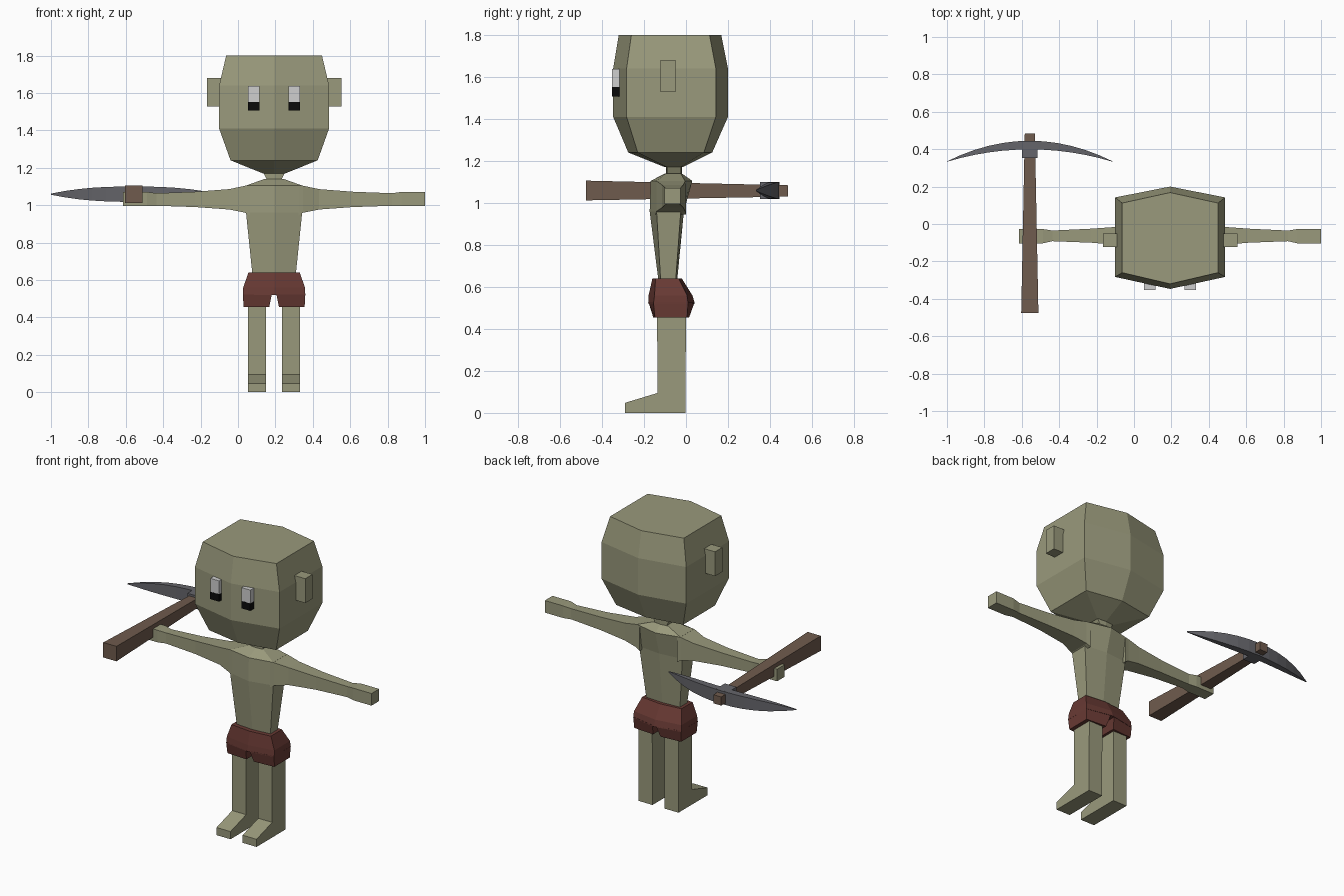
import bpy, bmesh
from mathutils import Vector

if "Cube" in bpy.data.objects:
    bpy.data.objects.remove(bpy.data.objects["Cube"])

C = 0.193   # body centre line in x


def material(name, rgb):
    m = bpy.data.materials.new(name)
    m.use_nodes = True
    m.diffuse_color = (*rgb, 1)
    bsdf = next(n for n in m.node_tree.nodes if n.type == 'BSDF_PRINCIPLED')
    bsdf.inputs["Base Color"].default_value = (*rgb, 1)
    bsdf.inputs["Roughness"].default_value = 0.9
    return m


skin = material("olive skin", (0.32, 0.32, 0.20))
cloth = material("dark red cloth", (0.14, 0.042, 0.034))
wood = material("brown wood", (0.16, 0.105, 0.075))
metal = material("grey metal", (0.13, 0.13, 0.145))
white = material("eye white", (0.62, 0.62, 0.62))
black = material("pupil black", (0.003, 0.003, 0.003))


def loft(name, rings, mat):
    """Skin a closed, capped tube over rings of equal point count."""
    bm = bmesh.new()
    loops = [[bm.verts.new(Vector(p)) for p in ring] for ring in rings]
    n = len(loops[0])
    for a, b in zip(loops, loops[1:]):
        for i in range(n):
            j = (i + 1) % n
            bm.faces.new((a[i], a[j], b[j], b[i]))
    bm.faces.new(loops[0])
    bm.faces.new(loops[-1])
    bmesh.ops.recalc_face_normals(bm, faces=bm.faces[:])
    mesh = bpy.data.meshes.new(name)
    bm.to_mesh(mesh)
    bm.free()
    mesh.materials.append(mat)
    ob = bpy.data.objects.new(name, mesh)
    bpy.context.collection.objects.link(ob)
    return ob


def hex_ring(z, w, front, side_front, side_back, back):
    """Six-sided level with a ridge down the front and the back."""
    return [(C, front, z), (C + w, side_front, z), (C + w, side_back, z),
            (C, back, z), (C - w, side_back, z), (C - w, side_front, z)]


def x_ring(x, y0, y1, z0, z1):
    return [(x, y0, z0), (x, y1, z0), (x, y1, z1), (x, y0, z1)]


def y_ring(y, x, z, wx, wz):
    return [(x - wx, y, z - wz), (x + wx, y, z - wz),
            (x + wx, y, z + wz), (x - wx, y, z + wz)]


def box(name, x0, x1, y0, y1, z0, z1, mat):
    return loft(name, [x_ring(x0, y0, y1, z0, z1), x_ring(x1, y0, y1, z0, z1)], mat)


# Head, neck, torso and shorts
loft("head", [hex_ring(1.17, 0.06, -0.10, -0.09, -0.025, -0.015),
              hex_ring(1.24, 0.233, -0.275, -0.23, 0.085, 0.125),
              hex_ring(1.41, 0.294, -0.347, -0.283, 0.142, 0.20),
              hex_ring(1.64, 0.294, -0.347, -0.283, 0.142, 0.20),
              hex_ring(1.80, 0.256, -0.32, -0.26, 0.112, 0.168)], skin)
loft("neck", [hex_ring(1.13, 0.036, -0.095, -0.09, -0.025, -0.02),
              hex_ring(1.18, 0.06, -0.095, -0.09, -0.025, -0.02)], skin)
loft("torso", [hex_ring(0.62, 0.115, -0.13, -0.12, -0.05, -0.043),
               hex_ring(0.96, 0.15, -0.173, -0.14, -0.025, -0.01),
               hex_ring(1.105, 0.15, -0.168, -0.14, -0.005, 0.03),
               hex_ring(1.14, 0.052, -0.10, -0.095, -0.025, -0.02)], skin)
loft("shorts", [hex_ring(0.52, 0.167, -0.18, -0.155, 0.01, 0.043),
                hex_ring(0.56, 0.165, -0.178, -0.15, 0.005, 0.03),
                hex_ring(0.64, 0.137, -0.16, -0.145, -0.035, -0.02)], cloth)

# Paired parts
for s, side in ((1, "left"), (-1, "right")):
    def X(d):
        return C + s * d

    # Shorts leg
    loft(side + "_shorts_leg",
         [[(X(0.012), -0.178, 0.525), (X(0.167), -0.155, 0.525),
           (X(0.167), 0.01, 0.525), (X(0.012), 0.04, 0.525)],
          [(X(0.026), -0.156, 0.455), (X(0.163), -0.148, 0.455),
           (X(0.163), 0.005, 0.455), (X(0.026), 0.015, 0.455)]], cloth)

    # Leg and foot from one side profile
    profile = [(-0.29, 0), (-0.003, 0), (0, 0.48), (-0.138, 0.48),
               (-0.135, 0.095), (-0.29, 0.048)]
    loft(side + "_leg", [[(X(d), y, z) for y, z in profile]
                         for d in (0.042, 0.139)], skin)

    # Arm tapering to the wrist, then the hand
    loft(side + "_arm", [x_ring(X(0.13), -0.145, 0.0, 0.945, 1.105),
                         x_ring(X(0.155), -0.14, -0.004, 0.96, 1.104),
                         x_ring(X(0.24), -0.115, -0.012, 0.977, 1.086),
                         x_ring(X(0.42), -0.10, -0.025, 0.99, 1.072),
                         x_ring(X(0.63), -0.092, -0.035, 0.997, 1.064),
                         x_ring(X(0.68), -0.103, -0.027, 0.995, 1.071),
                         x_ring(X(0.807), -0.103, -0.027, 0.995, 1.071)], skin)

    # Ear
    box(side + "_ear", X(0.27), X(0.36), -0.122, -0.05, 1.527, 1.68, skin)

    # Eye: white block over a black block
    box(side + "_eye_white", X(0.078), X(0.139), -0.352, -0.28, 1.553, 1.637, white)
    box(side + "_eye_pupil", X(0.078), X(0.139), -0.353, -0.28, 1.507, 1.553, black)

# Pickaxe handle, collar and curved blade
PX, PZ = -0.557, 1.059
loft("pickaxe_handle", [y_ring(-0.477, PX, PZ, 0.046, 0.047),
                        y_ring(0.485, PX, PZ - 0.002, 0.027, 0.027)], wood)
box("pickaxe_collar", PX - 0.041, PX + 0.041, 0.352, 0.438, 1.018, 1.10, metal)

blade = []
STEPS = 6
for i in range(-STEPS, STEPS + 1):
    t = i / STEPS
    outer = 0.445 - 0.11 * t * t
    thick = 0.002 + 0.044 * (1 - t * t)
    half = 0.003 + 0.038 * (1 - abs(t) ** 2.5)
    blade.append(x_ring(PX + 0.443 * t, outer - thick, outer, PZ - half, PZ + half))
loft("pickaxe_blade", blade, metal)
